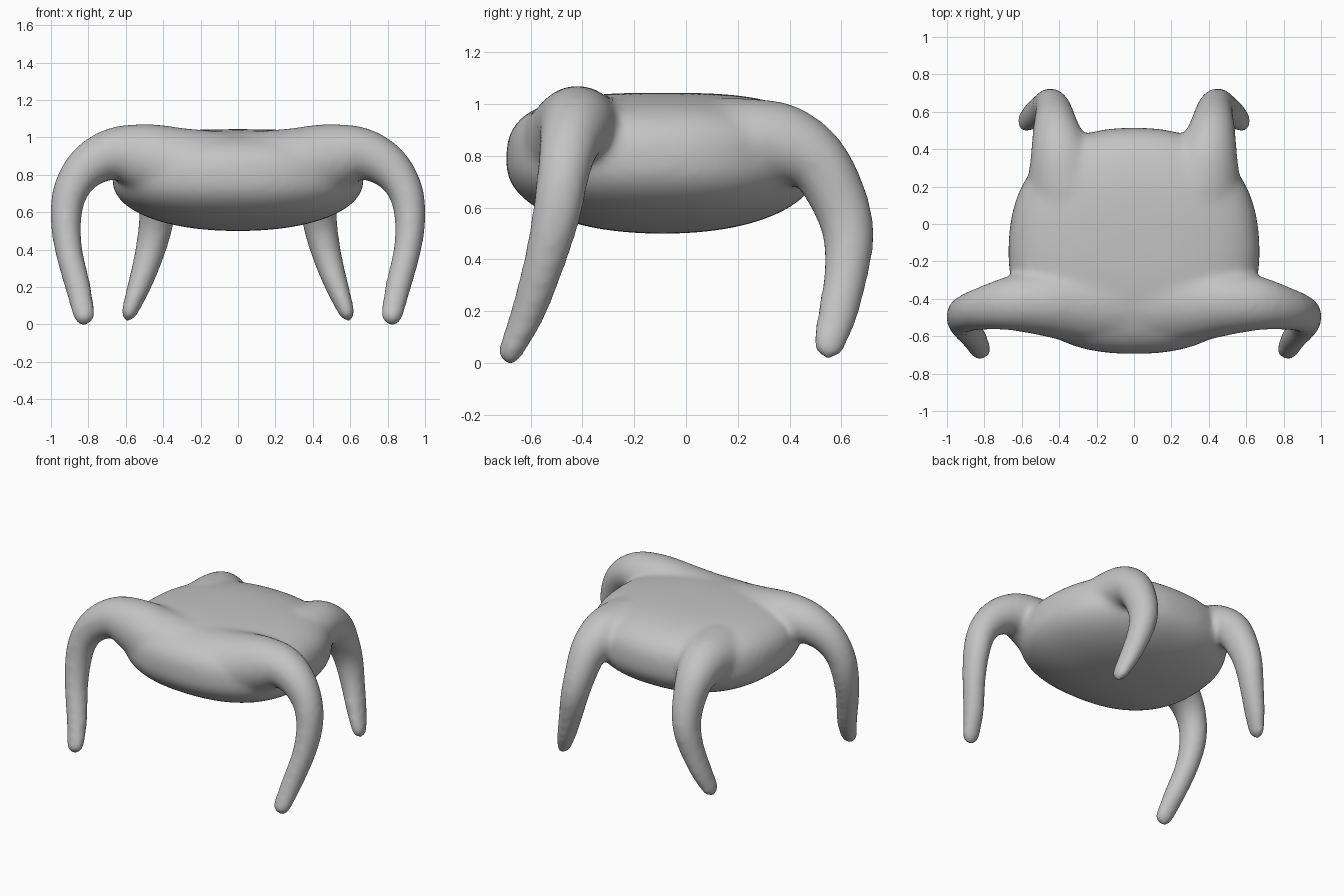
import bpy, bmesh, math
from mathutils import Vector

cube = bpy.data.objects.get("Cube")
if cube:
    bpy.data.objects.remove(cube, do_unlink=True)

grey = bpy.data.materials.new("soft grey")
grey.use_nodes = True
grey.diffuse_color = (0.55, 0.55, 0.55, 1)
grey.node_tree.nodes["Principled BSDF"].inputs["Base Color"].default_value = (0.55, 0.55, 0.55, 1)


def add_body(bm):
    """Rounded cushion: a sphere pushed to a superellipsoid, narrower at the back."""
    ball = bmesh.ops.create_uvsphere(bm, u_segments=64, v_segments=40, radius=1)
    for v in ball["verts"]:
        x, y, z = v.co
        n, m = 2.35, (3.0 if z > 0 else 2.15)
        rho = (abs(x) ** n + abs(y) ** n) ** (1 / n)
        x, y, z = v.co / (rho ** m + abs(z) ** m) ** (1 / m)
        v.co = (x * 0.67 * (1 - 0.05 * y), -0.09 + 0.605 * y, 0.775 + 0.272 * z)


def smooth_path(points, steps=6):
    """Catmull-Rom interpolation of section rows."""
    rows = [Vector(p) for p in points]
    rows = [rows[0] * 2 - rows[1]] + rows + [rows[-1] * 2 - rows[-2]]
    out = []
    for a, b, c, d in zip(rows, rows[1:], rows[2:], rows[3:]):
        for i in range(steps):
            t = i / steps
            out.append(0.5 * (2 * b + (c - a) * t + (2 * a - 5 * b + 4 * c - d) * t ** 2
                              + (3 * b - a - 3 * c + d) * t ** 3))
    return out + [rows[-2]]


def add_leg(bm, sections, ref, mirror):
    """Sweep ellipses; each row is x, y, z, radius along ref, radius across."""
    rows = smooth_path(sections)
    centres = [Vector(r[:3]) for r in rows]
    # Round off the foot with shrinking rings
    tip = (centres[-1] - centres[-2]).normalized()
    ra, rb = rows[-1][3], rows[-1][4]
    radii = [(r[3], r[4]) for r in rows]
    end = centres[-1]
    for k in range(1, 6):
        a = k * math.pi / 11
        centres.append(end + tip * rb * math.sin(a))
        radii.append((ra * math.cos(a), rb * math.cos(a)))
    rings, sides = [], 24
    for i, c in enumerate(centres):
        t = (centres[min(i + 1, len(centres) - 1)] - centres[max(i - 1, 0)]).normalized()
        u = (ref - t * ref.dot(t)).normalized()
        w = t.cross(u)
        ring = []
        for k in range(sides):
            a = 2 * math.pi * k / sides
            p = c + u * radii[i][0] * math.cos(a) + w * radii[i][1] * math.sin(a)
            ring.append(bm.verts.new((p.x * mirror, p.y, p.z)))
        rings.append(ring)
    faces = [bm.faces.new(rings[0]), bm.faces.new(rings[-1][::-1])]
    for r, s in zip(rings, rings[1:]):
        for k in range(sides):
            j = (k + 1) % sides
            faces.append(bm.faces.new((r[j], r[k], s[k], s[j])))
    if mirror < 0:
        bmesh.ops.reverse_faces(bm, faces=faces)


front_leg = [
    (0.02, -0.41, 0.81, 0.26, 0.22), (0.28, -0.42, 0.84, 0.225, 0.212),
    (0.50, -0.42, 0.895, 0.177, 0.185),
    (0.66, -0.425, 0.915, 0.147, 0.143), (0.80, -0.45, 0.85, 0.118, 0.118),
    (0.89, -0.475, 0.73, 0.102, 0.097), (0.92, -0.50, 0.58, 0.095, 0.085),
    (0.905, -0.545, 0.40, 0.082, 0.075), (0.855, -0.61, 0.20, 0.068, 0.070),
    (0.823, -0.674, 0.055, 0.05, 0.062)]
back_leg = [
    (0.32, 0.04, 0.85, 0.22, 0.17), (0.365, 0.22, 0.855, 0.205, 0.172),
    (0.395, 0.38, 0.845, 0.162, 0.158),
    (0.417, 0.51, 0.775, 0.125, 0.124), (0.43, 0.60, 0.61, 0.10, 0.11),
    (0.45, 0.628, 0.48, 0.089, 0.099), (0.485, 0.617, 0.34, 0.077, 0.086),
    (0.535, 0.585, 0.19, 0.062, 0.079), (0.577, 0.553, 0.08, 0.046, 0.066)]

bm = bmesh.new()
add_body(bm)
for side in (1, -1):
    add_leg(bm, front_leg, Vector((0, 1, 0)), side)
    add_leg(bm, back_leg, Vector((1, 0, 0)), side)
bmesh.ops.recalc_face_normals(bm, faces=bm.faces)
mesh = bpy.data.meshes.new("stool_body_and_legs")
bm.to_mesh(mesh)
bm.free()
mesh.materials.append(grey)
stool = bpy.data.objects.new("stool_body_and_legs", mesh)
bpy.context.collection.objects.link(stool)

# Fuse the parts into one skin and soften the joins
remesh = stool.modifiers.new("fuse", 'REMESH')
remesh.mode = 'VOXEL'
remesh.voxel_size = 0.018
remesh.use_smooth_shade = True
soften = stool.modifiers.new("soften", 'SMOOTH')
soften.factor = 0.5
soften.iterations = 18
bpy.context.view_layer.objects.active = stool
stool.select_set(True)
for name in ("fuse", "soften"):
    bpy.ops.object.modifier_apply(modifier=name)
bpy.ops.object.shade_smooth()

# Settle on the ground
low = min(v.co.z for v in stool.data.vertices)
for v in stool.data.vertices:
    v.co.z -= low
